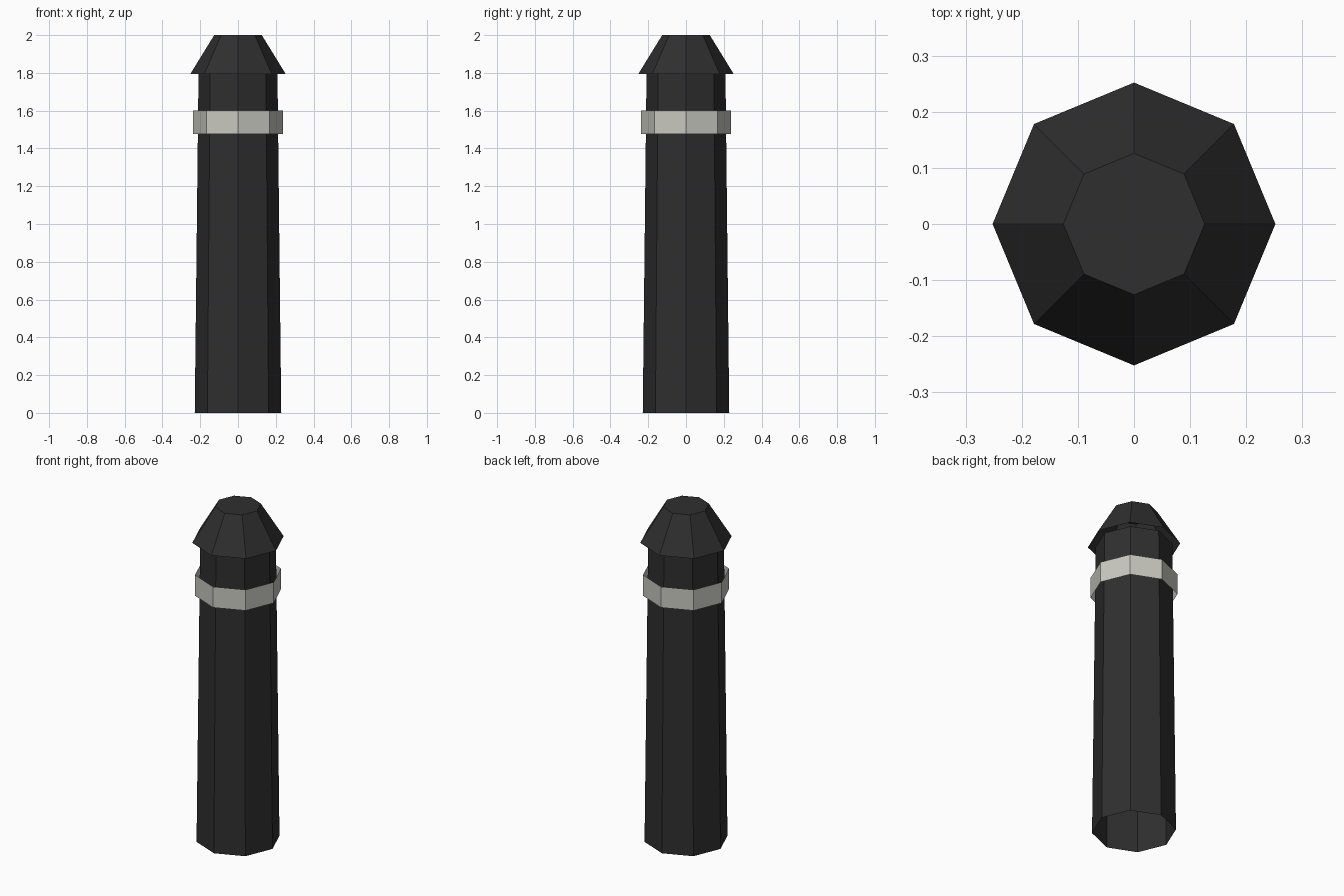
import bpy, bmesh, math

if "Cube" in bpy.data.objects:
    bpy.data.objects.remove(bpy.data.objects["Cube"])

def material(name, rgb):
    m = bpy.data.materials.new(name)
    m.diffuse_color = (*rgb, 1)
    m.use_nodes = True
    m.node_tree.nodes["Principled BSDF"].inputs["Base Color"].default_value = m.diffuse_color
    return m

black = material("black paint", (0.028, 0.028, 0.028))
white = material("off white band", (0.58, 0.58, 0.53))

def octagon_shell(name, profile, mat, close_top=False):
    """Eight-sided open shell through (radius, height) rings, corners on the axes."""
    bm = bmesh.new()
    rings = []
    for r, z in profile:
        rings.append([bm.verts.new((r * math.cos(i * math.pi / 4),
                                    r * math.sin(i * math.pi / 4), z))
                      for i in range(8)])
    for low, high in zip(rings, rings[1:]):
        for i in range(8):
            j = (i + 1) % 8
            bm.faces.new((low[i], low[j], high[j], high[i]))
    if close_top:
        bm.faces.new(rings[-1])
    me = bpy.data.meshes.new(name)
    bm.to_mesh(me)
    bm.free()
    me.materials.append(mat)
    ob = bpy.data.objects.new(name, me)
    bpy.context.collection.objects.link(ob)
    return ob

# Tapered post, open at the bottom
octagon_shell("post", [(0.229, 0), (0.209, 1.795)], black)
# Pale band around the neck
octagon_shell("band", [(0.237, 1.477), (0.237, 1.602)], white)
# Overhanging sloped cap with a flat top
octagon_shell("cap", [(0.252, 1.795), (0.126, 2.0)], black, close_top=True)
